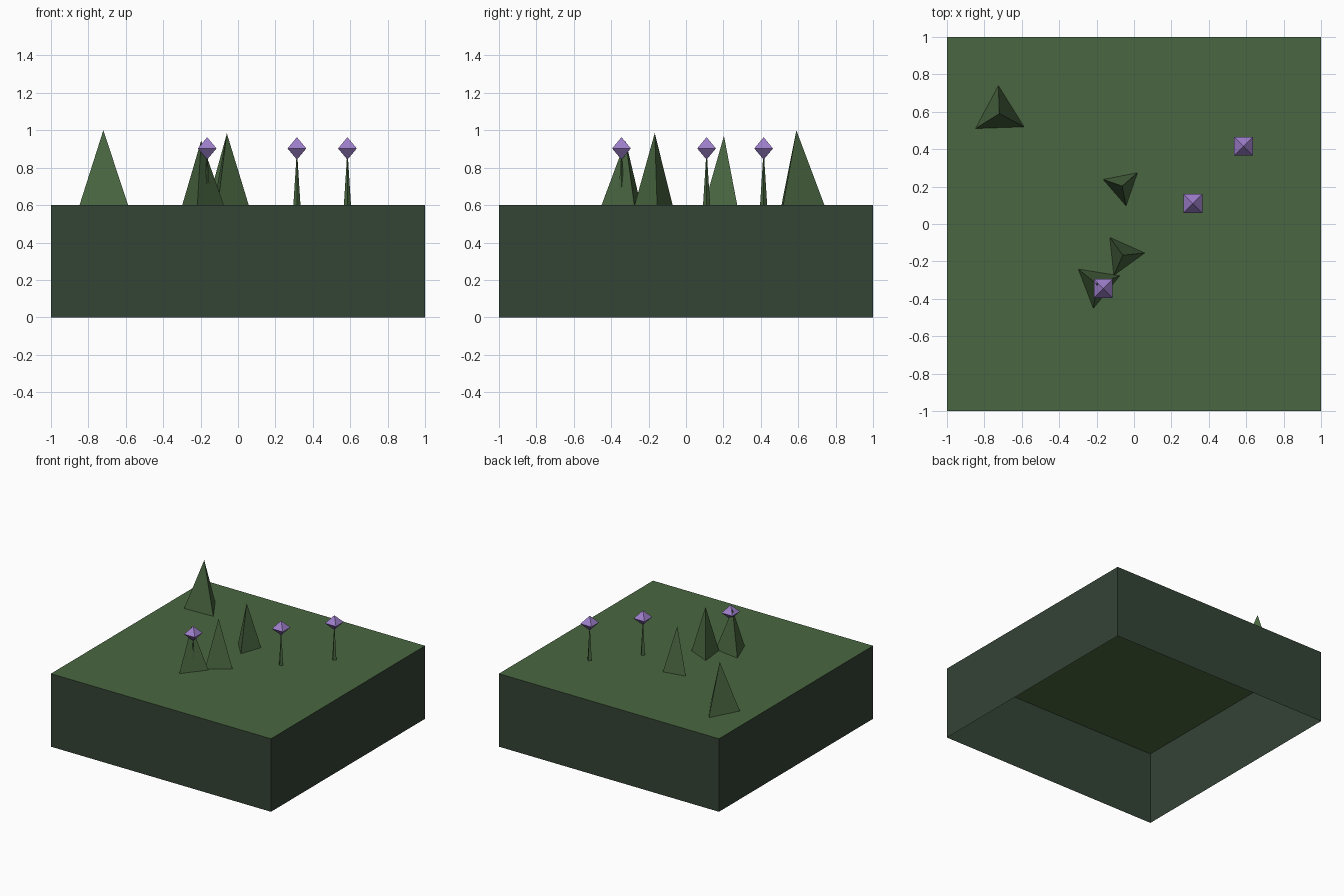
import bpy
import bmesh
from math import radians

cube = bpy.data.objects.get("Cube")
if cube:
    bpy.data.objects.remove(cube, do_unlink=True)


def linear(c):
    c /= 255
    return c / 12.92 if c <= 0.04045 else ((c + 0.055) / 1.055) ** 2.4


def material(name, r, g, b):
    colour = (linear(r), linear(g), linear(b), 1)
    mat = bpy.data.materials.new(name)
    mat.use_nodes = True
    mat.diffuse_color = colour
    bsdf = next(n for n in mat.node_tree.nodes if n.type == "BSDF_PRINCIPLED")
    bsdf.inputs["Base Color"].default_value = colour
    return mat


GRASS = material("grass green", 74, 103, 65)
EARTH = material("dark earth green", 52, 67, 53)
PURPLE = material("blossom purple", 157, 127, 202)
GROUND_Z = 0.6


def add_object(name, bm, *mats):
    mesh = bpy.data.meshes.new(name)
    bm.to_mesh(mesh)
    bm.free()
    for mat in mats:
        mesh.materials.append(mat)
    obj = bpy.data.objects.new(name, mesh)
    bpy.context.collection.objects.link(obj)
    return obj


def pyramid(name, x, y, sides, radius, height, angle, mat):
    bm = bmesh.new()
    bmesh.ops.create_cone(bm, cap_ends=True, segments=sides, radius1=radius,
                          radius2=0, depth=height)
    bmesh.ops.remove_doubles(bm, verts=bm.verts, dist=1e-5)
    # Turn the first base corner to the +x direction before applying the angle
    first = max(bm.verts, key=lambda v: v.co.y)
    turn = 0 if first.co.y < radius * 0.99 else radians(-90)
    obj = add_object(name, bm, mat)
    obj.location = (x, y, GROUND_Z + height / 2)
    obj.rotation_euler.z = radians(angle) + turn
    return obj


# Ground block: a shell open underneath, grass on top and earth on the sides
bm = bmesh.new()
bmesh.ops.create_cube(bm, size=2)
for v in bm.verts:
    v.co.z = GROUND_Z if v.co.z > 0 else 0
bm.normal_update()
bottom = [f for f in bm.faces if f.normal.z < -0.5]
bmesh.ops.delete(bm, geom=bottom, context="FACES_ONLY")
for f in bm.faces:
    f.material_index = 0 if f.normal.z > 0.5 else 1
add_object("ground_block", bm, GRASS, EARTH)

# Three-sided trees: x, y, radius, height, angle of one corner
trees = [
    (-0.72, 0.59, 0.15, 0.40, 92),
    (-0.06, -0.167, 0.118, 0.385, 6),
    (-0.197, -0.323, 0.13, 0.345, 21),
    (-0.063, 0.203, 0.108, 0.37, 41),
]
for i, (x, y, r, h, a) in enumerate(trees, 1):
    pyramid(f"tree_{i}", x, y, 3, r, h, a, GRASS)

# Flowers: a thin tapering stem carrying an eight-faced blossom
for i, (x, y) in enumerate([(0.315, 0.11), (0.585, 0.415), (-0.165, -0.345)], 1):
    pyramid(f"flower_stem_{i}", x, y, 4, 0.019, 0.3, 0, GRASS)
    bm = bmesh.new()
    ring = [bm.verts.new((sx * 0.05, sy * 0.05, 0))
            for sx, sy in ((1, 1), (-1, 1), (-1, -1), (1, -1))]
    top = bm.verts.new((0, 0, 0.06))
    base = bm.verts.new((0, 0, -0.06))
    for a, b in zip(ring, ring[1:] + ring[:1]):
        bm.faces.new((a, b, top))
        bm.faces.new((b, a, base))
    add_object(f"flower_blossom_{i}", bm, PURPLE).location = (x, y, 0.903)
